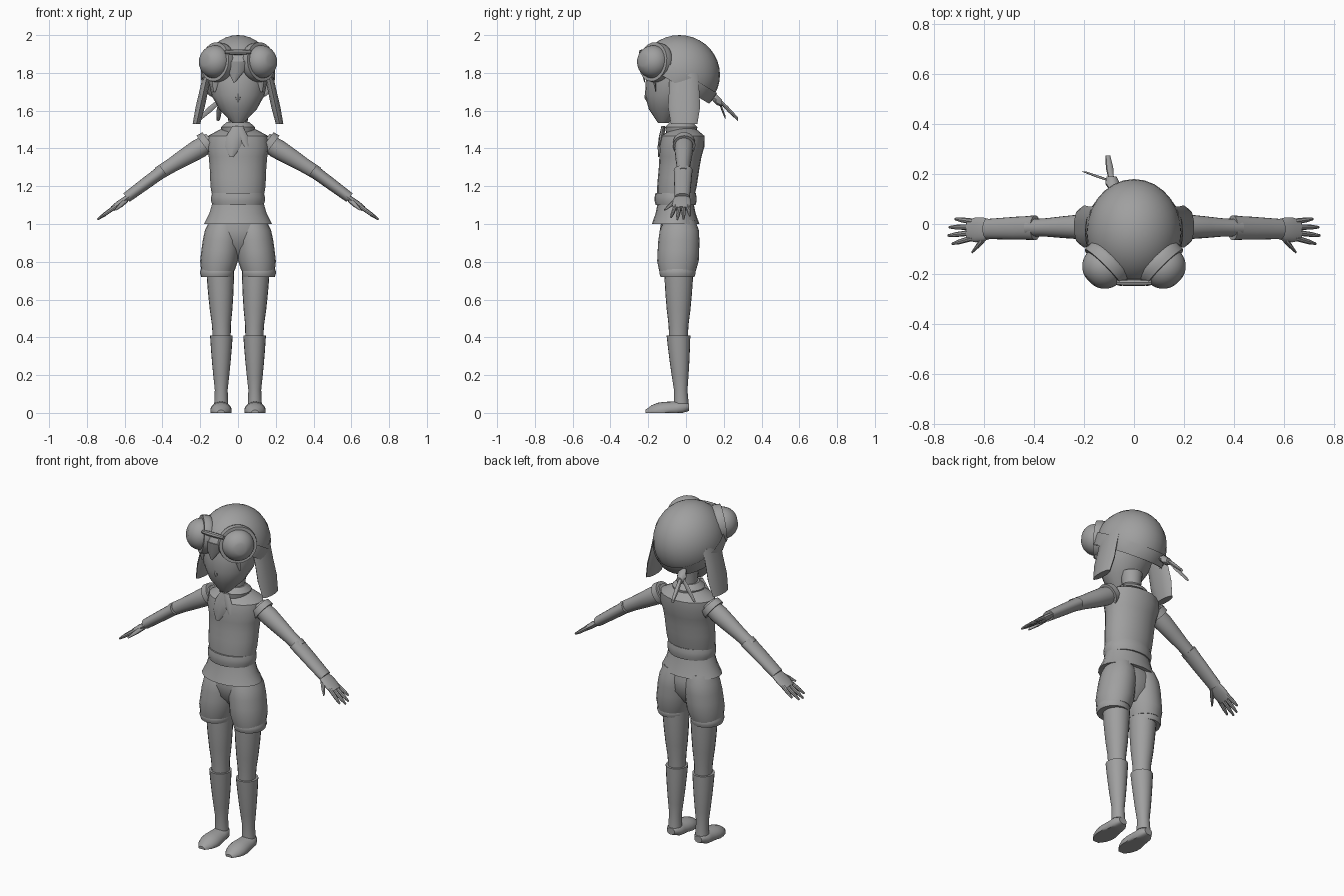
import bpy, bmesh
from math import sin, cos, pi, sqrt, radians
from mathutils import Vector, Matrix

cube = bpy.data.objects.get("Cube")
if cube:
    bpy.data.objects.remove(cube)

grey = bpy.data.materials.new("plain grey")
grey.use_nodes = True
tone = (.35, .35, .35, 1)
grey.diffuse_color = tone
grey.node_tree.nodes["Principled BSDF"].inputs["Base Color"].default_value = tone

X, Y, Z = Vector((1, 0, 0)), Vector((0, 1, 0)), Vector((0, 0, 1))


def finish(name, bm, mirror=False):
    """Turn a bmesh into a grey object, shaded smooth except at sharp edges."""
    bmesh.ops.recalc_face_normals(bm, faces=bm.faces)
    mesh = bpy.data.meshes.new(name)
    bm.to_mesh(mesh)
    bm.free()
    mesh.materials.append(grey)
    ob = bpy.data.objects.new(name, mesh)
    bpy.context.collection.objects.link(ob)
    if mirror:
        ob.modifiers.new("mirror", "MIRROR")
    bpy.ops.object.select_all(action="DESELECT")
    ob.select_set(True)
    bpy.context.view_layer.objects.active = ob
    bpy.ops.object.shade_smooth_by_angle(angle=radians(40))


def taper(name, start, end, widths, depth=1, u=X, v=Y, mirror=False, sides=20):
    """Skin evenly spaced ellipses from start to end; depth scales the v radius."""
    bm = bmesh.new()
    start, end = Vector(start), Vector(end)
    loops = []
    for k, width in enumerate(widths):
        middle = start.lerp(end, k / (len(widths) - 1))
        loop = []
        for i in range(sides):
            turn = 2 * pi * i / sides
            point = middle + width * (u * cos(turn) + v * depth * sin(turn))
            point.z = max(point.z, 0)
            loop.append(bm.verts.new(point))
        loops.append(loop)
    for low, high in zip(loops, loops[1:]):
        for i in range(sides):
            j = (i + 1) % sides
            bm.faces.new((low[i], low[j], high[j], high[i]))
    bm.faces.new(loops[0])
    bm.faces.new(loops[-1])
    finish(name, bm, mirror)


def shell(name, scale, cuts):
    """Cap ellipsoid trimmed by planes, each removing the side its normal points to."""
    bm = bmesh.new()
    place = Matrix.Translation((0, -.035, 1.79)) @ Matrix.Diagonal((.19, .215, .21, 1))
    place = place @ Matrix.Scale(scale, 4)
    bmesh.ops.create_uvsphere(bm, u_segments=28, v_segments=18, radius=1, matrix=place)
    for point, normal in cuts:
        geom = bm.verts[:] + bm.edges[:] + bm.faces[:]
        bmesh.ops.bisect_plane(bm, geom=geom, plane_co=point, plane_no=normal, clear_outer=True)
    finish(name, bm)


# Head, nose, fringe and neck
taper("head", (0, -.12, 1.535), (0, -.03, 1.9), [.03, .1, .14, .155, .16, .15], depth=.95)
taper("nose", (0, -.21, 1.7), (0, -.2, 1.64), [.005, .016, .005], sides=8)
taper("fringe", (0, -.225, 1.86), (-.02, -.22, 1.75), [.06, .04, .005], depth=.3, sides=8)
taper("side_fringe", (.1, -.18, 1.86), (.125, -.16, 1.7), [.04, .03, .005],
      depth=.4, mirror=True, sides=8)
taper("neck", (0, -.02, 1.45), (0, -.02, 1.62), [.06, .05, .06])

# Cap, strap and ear flaps
slope = Vector((0, .6, 1)).normalized()
strap_bottom = Vector((0, -.1, 1.77))
strap_top = strap_bottom + slope * .07
shell("cap", 1, [(strap_bottom, -slope)])
shell("strap", 1.035, [(strap_bottom, -slope), (strap_top, slope), (Y * -.15, -Y)])
taper("ear_flap", (.16, -.01, 1.8), (.22, -.01, 1.53), [.08, .08, .085, .07],
      depth=.3, u=Y, v=X, mirror=True, sides=10)

# Knot and loose ends behind the cap
taper("strap_knot", (-.08, .13, 1.68), (-.09, .19, 1.64), [.015, .03, .02], v=Z, sides=10)
taper("outer_strap_end", (-.09, .17, 1.66), (-.2, .21, 1.56), [.01, .015, .01],
      v=Z, sides=8)
taper("inner_strap_end", (-.09, .17, 1.66), (-.105, .275, 1.555), [.01, .015, .01],
      v=Z, sides=8)

# Goggles: rim, domed lens and bridge
aim = Vector((.7, -.7, .12)).normalized()
across = aim.cross(Z).normalized()
eyepiece = dict(u=across, v=across.cross(aim), mirror=True, sides=28)
centre = Vector((.113, -.165, 1.857))
front = centre + aim * .015
taper("goggle_rim", centre - aim * .045, front, [.085, .103, .106, .106, .104], **eyepiece)
dome = [.087 * sqrt(1 - (k / 16) ** 2) for k in range(16)]
taper("goggle_lens", front, front + aim * .075, dome, **eyepiece)
taper("goggle_bridge", (-.07, -.235, 1.91), (.07, -.235, 1.91), [.01, .014, .014, .01],
      u=Y, v=Z, sides=8)

# Shirt, sash and flared hem
taper("shirt", (0, -.055, 1.14), (0, -.01, 1.52),
      [.135, .145, .148, .15, .155, .168, .16, .06], depth=.72)
taper("sash", (0, -.055, 1.1), (0, -.055, 1.165), [.136, .142, .142, .137], depth=.78)
taper("hem", (0, -.055, 1.11), (0, -.055, 1), [.136, .152, .18], depth=.7)

# Neck scarf with two hanging ends
taper("scarf", (0, -.025, 1.485), (0, -.025, 1.54), [.085, .09, .06], depth=.95)
taper("long_scarf_end", (0, -.12, 1.52), (-.035, -.145, 1.355), [.03, .05, .045, .01],
      depth=.3, sides=8)
taper("short_scarf_end", (0, -.12, 1.52), (.045, -.14, 1.41), [.025, .03, .01],
      depth=.4, sides=8)

# Shorts
taper("hips", (0, -.03, .82), (0, -.045, 1.04), [.06, .15, .165, .135], depth=.6)
taper("shorts_leg", (.107, -.045, .75), (.075, -.033, 1.02),
      [.088, .1, .1, .099, .094, .075], depth=1.1, mirror=True)
taper("shorts_cuff", (.11, -.045, .72), (.11, -.045, .765), [.085, .09, .09, .085],
      depth=1.05, mirror=True)

# Legs, socks and shoes
taper("leg", (.086, -.04, .38), (.095, -.038, .8), [.047, .05, .06, .067, .072, .075],
      depth=1.05, mirror=True)
taper("sock", (.089, -.025, .05), (.088, -.04, .41), [.037, .034, .042, .049, .055, .06],
      depth=1.05, mirror=True)
taper("shoe", (.09, .015, .03), (.09, -.215, 0),
      [.025, .047, .049, .053, .057, .056, .045, .02], depth=.8, v=Z, mirror=True)

# Arms, armhole trims and forearm sleeves
arm = dict(u=Y, v=Vector((.6, 0, .8)), mirror=True)
taper("upper_arm", (.14, -.01, 1.44), (.42, -.015, 1.268), [.045, .05, .044, .037, .034],
      depth=1.05, **arm)
taper("armhole_trim", (.15, -.01, 1.435), (.18, -.01, 1.415), [.058, .06], depth=1.1, **arm)
taper("forearm_sleeve", (.395, -.015, 1.284), (.59, -.02, 1.14),
      [.05, .047, .046, .044, .042, .04], depth=.7, **arm)

# Hands with four fingers and a thumb
taper("palm", (.57, -.02, 1.15), (.665, -.025, 1.08), [.037, .047, .05, .042],
      depth=.35, **arm)
for i, finger in enumerate(("little", "ring", "middle", "index")):
    root = Vector((.645, .01 - .022 * i, 1.095))
    reach = .1 - .01 * (i - 1.7) ** 2
    tip = root + Vector((reach, .01 - .011 * i, -.72 * reach))
    taper(finger + "_finger", root, tip, [.012, .011, .01, .005], sides=8, **arm)
taper("thumb", (.59, -.045, 1.13), (.648, -.113, 1.075), [.015, .013, .005], sides=8, **arm)
